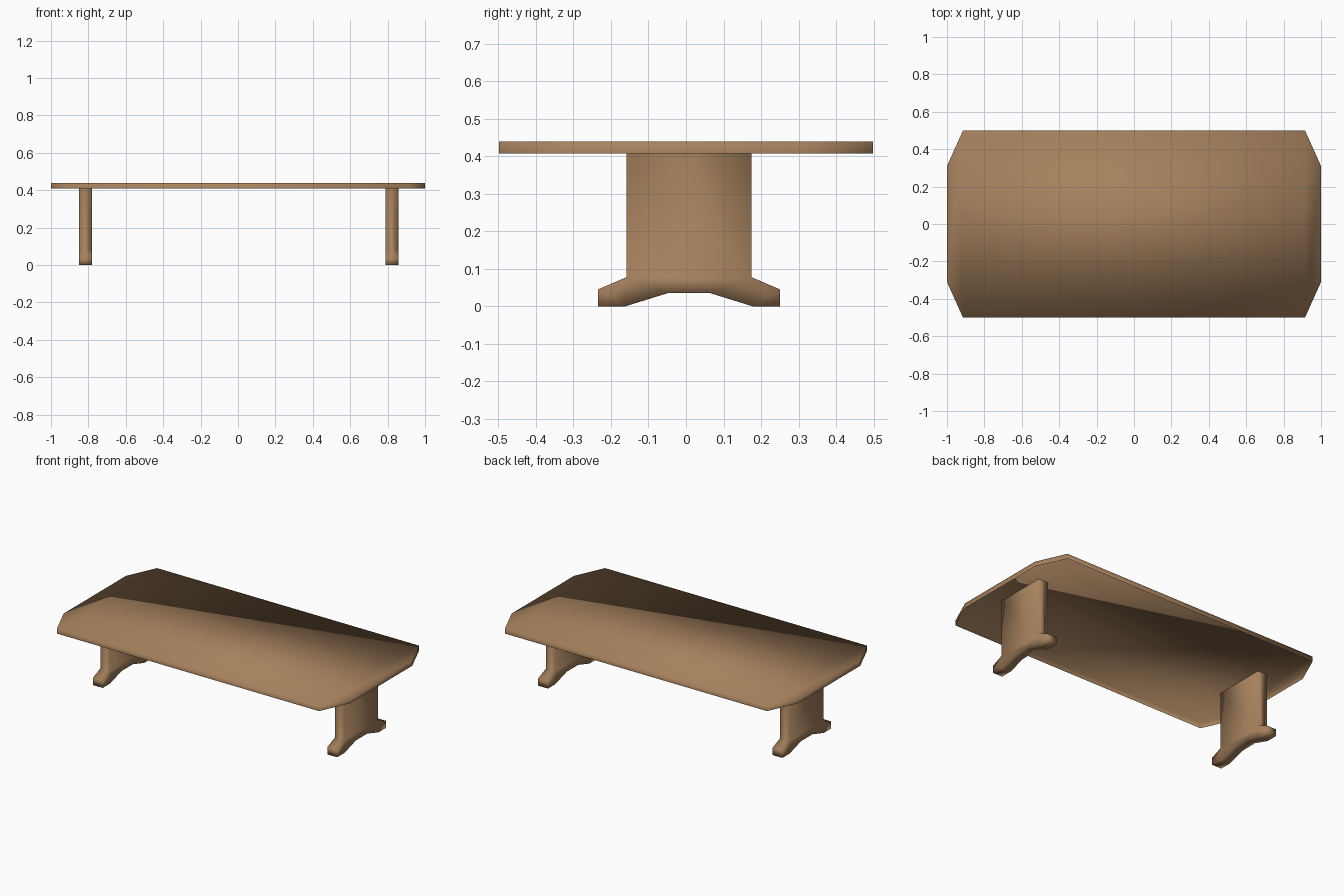
import bpy, bmesh
from mathutils import Vector

if "Cube" in bpy.data.objects:
    bpy.data.objects.remove(bpy.data.objects["Cube"])

wood = bpy.data.materials.new("brown_wood")
wood.diffuse_color = (0.38, 0.22, 0.11, 1.0)
wood.use_nodes = True
wood.node_tree.nodes["Principled BSDF"].inputs["Base Color"].default_value = wood.diffuse_color


def extruded(name, outline, depth, splits, close_start=True, open_side=None):
    """Shell made by extruding a flat 3D outline along the depth vector."""
    n = len(outline)
    bm = bmesh.new()
    a = [bm.verts.new(p) for p in outline]
    b = [bm.verts.new(Vector(p) + Vector(depth)) for p in outline]
    for ring in ((a, b) if close_start else (b,)):
        for idx in splits:
            bm.faces.new([ring[i] for i in idx])
    for i in range(n):
        if i != open_side:
            j = (i + 1) % n
            bm.faces.new((a[i], a[j], b[j], b[i]))
    bmesh.ops.recalc_face_normals(bm, faces=bm.faces[:])
    for f in bm.faces:
        f.smooth = True          # soft shading over all faces
    me = bpy.data.meshes.new(name)
    bm.to_mesh(me)
    bm.free()
    me.materials.append(wood)
    ob = bpy.data.objects.new(name, me)
    bpy.context.collection.objects.link(ob)
    return ob


# Table top: clipped-corner board with a rim, hollow underneath
top = [(-0.915, -0.499), (0.915, -0.499), (1, -0.31), (1, 0.31),
       (0.915, 0.499), (-0.915, 0.499), (-1, 0.31), (-1, -0.31)]
extruded("table_top", [(x, y, 0.408) for x, y in top], (0, 0, 0.032),
         [(0, 1, 4, 5), (1, 2, 3, 4), (5, 6, 7, 0)], close_start=False)

# Trestle legs: upright panel with splayed, arched foot (half profile mirrored)
half = [(0.057, 0.035), (0.17, 0), (0.243, 0), (0.243, 0.045),
        (0.166, 0.078), (0.166, 0.439)]
centre_y = 0.008
profile = half + [(-y, z) for y, z in reversed(half)]
# foot sides, arch haunches and the upright
panels = [(1, 2, 3, 4), (0, 1, 4), (0, 4, 7, 11), (11, 7, 10),
          (10, 7, 8, 9), (4, 5, 6, 7)]
for name, x in (("left_leg", -0.849), ("right_leg", 0.788)):
    extruded(name, [(x, y + centre_y, z) for y, z in profile],
             (0.069, 0, 0), panels, open_side=5)
